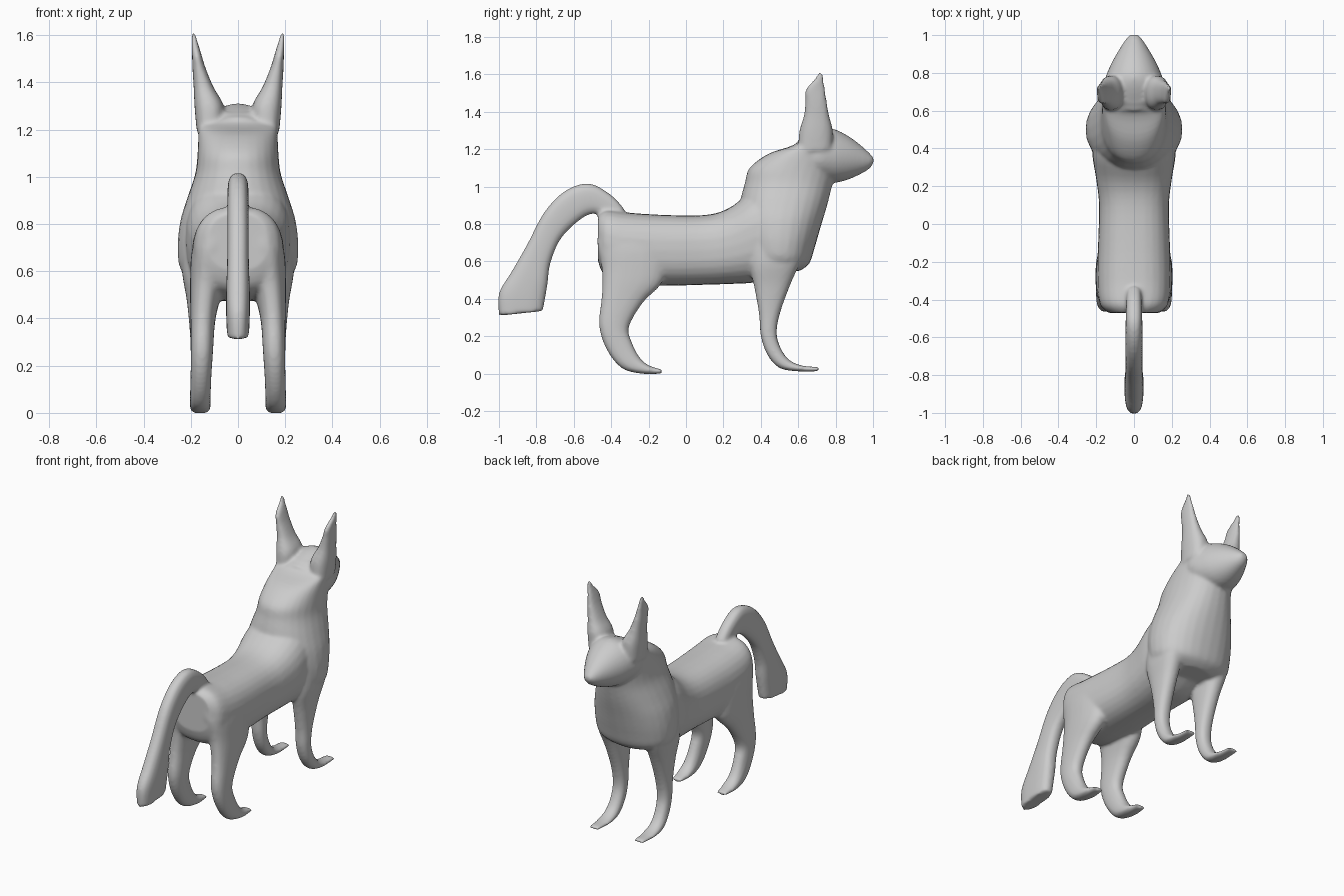
import bpy, bmesh
from math import cos, sin, pi, copysign
from mathutils import Vector


def smooth_path(rows, steps=4):
    """Catmull-Rom interpolation through the section rows."""
    out = []
    n = len(rows)
    for i in range(n - 1):
        a, b, c, d = (rows[max(i - 1, 0)], rows[i], rows[i + 1], rows[min(i + 2, n - 1)])
        for s in range(steps):
            t = s / steps
            out.append([0.5 * (2 * q + (r - p) * t + (2 * p - 5 * q + 4 * r - u) * t * t
                               + (3 * q - p - 3 * r + u) * t ** 3)
                        for p, q, r, u in zip(a, b, c, d)])
    out.append(list(rows[-1]))
    return out


def loft(bm, rows, power=1.0, side=1, n=28):
    """Each row: edge point (y, z), opposite edge point (y, z), half width, centre x."""
    rings = []
    for y1, z1, y2, z2, hw, xc in smooth_path(rows):
        mid = Vector((xc * side, (y1 + y2) / 2, (z1 + z2) / 2))
        half = Vector((0, (y2 - y1) / 2, (z2 - z1) / 2))
        ring = []
        for k in range(n):
            c, s = cos(2 * pi * k / n), sin(2 * pi * k / n)
            c = copysign(abs(c) ** power, c)
            s = copysign(abs(s) ** power, s)
            ring.append(bm.verts.new(mid + half * c + Vector((hw * s, 0, 0))))
        rings.append(ring)
    faces = [bm.faces.new(rings[0]), bm.faces.new(rings[-1])]
    for a, b in zip(rings, rings[1:]):
        for k in range(n):
            j = (k + 1) % n
            faces.append(bm.faces.new((a[k], a[j], b[j], b[k])))
    bmesh.ops.recalc_face_normals(bm, faces=faces)


bm = bmesh.new()

# torso, rump to shoulders
loft(bm, [(-.47, .60, -.47, .85, .13, 0), (-.43, .52, -.42, .875, .18, 0),
          (-.30, .475, -.30, .86, .195, 0), (-.10, .47, -.10, .848, .19, 0),
          (.10, .475, .10, .848, .185, 0), (.25, .48, .22, .88, .20, 0),
          (.38, .49, .34, .96, .22, 0), (.48, .54, .46, 1.0, .22, 0)], .8)

# chest and neck, bottom to crown
loft(bm, [(.40, .54, .61, .55, .13, 0), (.34, .60, .66, .59, .235, 0),
          (.31, .70, .69, .68, .256, 0), (.29, .82, .725, .80, .245, 0),
          (.29, .92, .755, .90, .215, 0), (.315, 1.02, .78, 1.0, .182, 0),
          (.34, 1.10, .80, 1.08, .172, 0), (.44, 1.175, .81, 1.18, .168, 0),
          (.57, 1.22, .80, 1.26, .165, 0), (.64, 1.27, .77, 1.295, .11, 0)], .9)

# head and snout
loft(bm, [(.60, 1.06, .60, 1.25, .14, 0), (.70, 1.03, .70, 1.295, .168, 0),
          (.79, 1.02, .78, 1.31, .148, 0), (.86, 1.035, .86, 1.275, .115, 0),
          (.93, 1.065, .93, 1.225, .075, 0), (.98, 1.095, .98, 1.18, .042, 0),
          (1.003, 1.125, 1.003, 1.155, .02, 0)])

# tail
loft(bm, [(-.40, .80, -.33, .88, .04, 0), (-.45, .84, -.40, .955, .042, 0),
          (-.50, .855, -.52, 1.017, .044, 0), (-.57, .82, -.65, .975, .045, 0),
          (-.67, .72, -.76, .86, .045, 0), (-.725, .59, -.85, .69, .046, 0),
          (-.74, .48, -.93, .55, .05, 0), (-.755, .39, -1.0, .43, .05, 0),
          (-.765, .335, -1.0, .31, .046, 0)], .75)

for side in (-1, 1):
    # hind leg
    loft(bm, [(-.46, .80, -.16, .80, .06, .09), (-.475, .70, -.10, .68, .085, .11),
              (-.45, .56, -.12, .50, .07, .133), (-.45, .42, -.23, .38, .053, .148),
              (-.465, .26, -.305, .25, .047, .153), (-.425, .13, -.29, .17, .044, .157),
              (-.345, .03, -.25, .09, .044, .16), (-.24, .0, -.20, .045, .044, .16),
              (-.13, .0, -.13, .022, .034, .16)], .85, side)
    # front leg
    loft(bm, [(.34, .72, .64, .74, .085, .15), (.34, .58, .62, .62, .072, .165),
              (.365, .46, .56, .48, .056, .16), (.39, .32, .505, .33, .046, .157),
              (.40, .20, .485, .22, .043, .157), (.435, .10, .505, .14, .042, .158),
              (.50, .03, .55, .075, .042, .16), (.60, .012, .62, .043, .042, .16),
              (.71, .012, .71, .036, .032, .16)], .85, side)
    # ear
    loft(bm, [(.60, 1.18, .78, 1.20, .05, .125), (.605, 1.29, .785, 1.30, .062, .122),
              (.63, 1.38, .765, 1.38, .042, .146), (.638, 1.46, .752, 1.46, .028, .165),
              (.64, 1.52, .742, 1.53, .019, .176), (.69, 1.58, .735, 1.585, .012, .186),
              (.705, 1.61, .728, 1.61, .008, .19)], .85, side)

mesh = bpy.data.meshes.new("fox_body")
bm.to_mesh(mesh)
bm.free()
fox = bpy.data.objects.new("fox_body", mesh)
bpy.context.collection.objects.link(fox)

# fuse the parts into one soft skin
skin = fox.modifiers.new("fuse", "REMESH")
skin.mode = "VOXEL"
skin.voxel_size = .01
skin.use_smooth_shade = True
soft = fox.modifiers.new("soften", "SMOOTH")
soft.factor = .5
soft.iterations = 8
